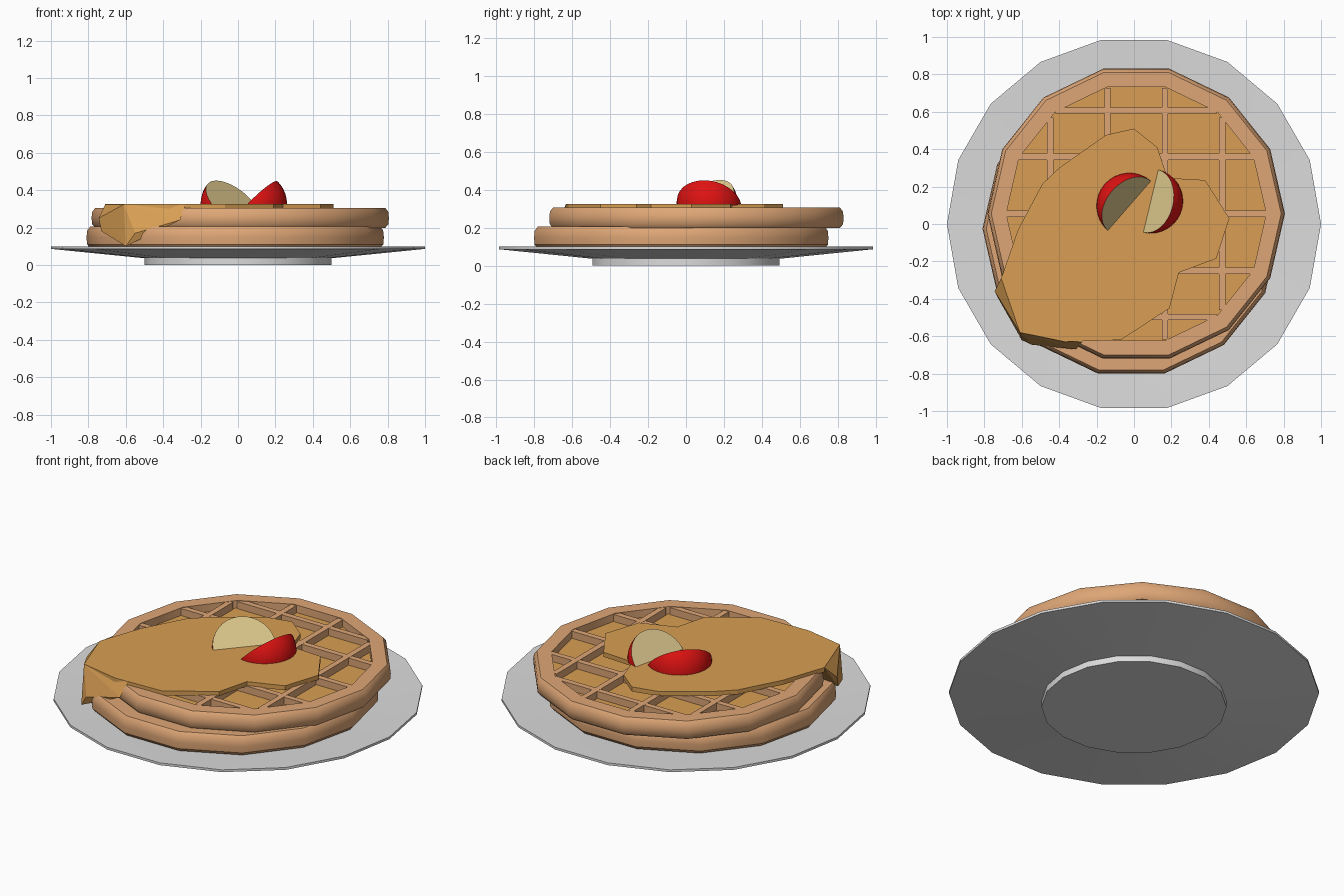
import bpy, bmesh, math
from mathutils import Vector

if "Cube" in bpy.data.objects:
    bpy.data.objects.remove(bpy.data.objects["Cube"])


def material(name, srgb):
    lin = [(c / 255 / 12.92) if c < 11 else ((c / 255 + 0.055) / 1.055) ** 2.4 for c in srgb]
    m = bpy.data.materials.new(name)
    m.diffuse_color = (*lin, 1)
    m.use_nodes = True
    m.node_tree.nodes["Principled BSDF"].inputs["Base Color"].default_value = m.diffuse_color
    return m


WAFFLE = material("waffle_tan", (222, 166, 118))
SYRUP = material("syrup_amber", (216, 158, 83))
PLATE = material("plate_grey", (220, 220, 220))
RED = material("fruit_skin_red", (222, 18, 18))
CREAM = material("fruit_flesh_cream", (222, 200, 140))


def finish(name, bm, mats, smooth=None):
    bmesh.ops.recalc_face_normals(bm, faces=bm.faces)
    me = bpy.data.meshes.new(name)
    bm.to_mesh(me)
    bm.free()
    for m in mats:
        me.materials.append(m)
    ob = bpy.data.objects.new(name, me)
    bpy.context.collection.objects.link(ob)
    if smooth:
        bpy.ops.object.select_all(action='DESELECT')
        ob.select_set(True)
        bpy.context.view_layer.objects.active = ob
        bpy.ops.object.shade_smooth_by_angle(angle=math.radians(smooth))
    return ob


def lathe(bm, profile, n, cx=0, cy=0):
    """Spin an (r, z) profile; returns the last cap face."""
    rings = []
    for r, z in profile:
        rings.append([bm.verts.new((cx + r * math.cos(2 * math.pi * i / n),
                                    cy + r * math.sin(2 * math.pi * i / n), z)) for i in range(n)])
    for a, b in zip(rings, rings[1:]):
        for i in range(n):
            j = (i + 1) % n
            bm.faces.new((a[i], a[j], b[j], b[i]))
    bm.faces.new(rings[0][::-1])
    return bm.faces.new(rings[-1])


def add_box(bm, lo, hi):
    v = bmesh.ops.create_cube(bm, size=1)["verts"]
    for p in v:
        p.co = [(a + b) / 2 + (b - a) * c for a, b, c in zip(lo, hi, p.co)]
    return v


# Plate with foot and shallow dish
bm = bmesh.new()
lathe(bm, [(0.5, 0), (0.5, 0.036), (1.0, 0.086), (1.0, 0.1), (0.985, 0.1), (0.55, 0.065)], 18)
finish("plate", bm, [PLATE], 30)


# Waffles: rounded rim, amber pocket floor, and crossing ridges
def waffle(name, cx, cy, z0, z1):
    R, inner, floor = 0.795, 0.695, z1 - 0.045
    bm = bmesh.new()
    cap = lathe(bm, [(R - 0.02, z0), (R - 0.003, z0 + 0.02), (R, (z0 + z1) / 2), (R - 0.004, z1 - 0.02),
                     (R - 0.02, z1), (inner, z1), (inner, floor)], 14, cx, cy)
    cap.material_index = 1
    finish(name, bm, [WAFFLE, SYRUP], 35)

    bm = bmesh.new()
    w = 0.017
    for o in (-0.46, -0.154, 0.154, 0.46):
        h = math.sqrt(0.69 ** 2 - o * o)
        add_box(bm, (cx + o - w, cy - h, floor - 0.01), (cx + o + w, cy + h, z1 - 0.002))
    for o in (-0.552, -0.305, 0, 0.305, 0.552):
        h = math.sqrt(0.70 ** 2 - o * o)
        add_box(bm, (cx - h, cy + o - w, floor - 0.01), (cx + h, cy + o + w, z1 - 0.003))
    finish(name + "_ridges", bm, [WAFFLE])


waffle("lower_waffle", -0.015, -0.025, 0.09, 0.205)
waffle("upper_waffle", 0.012, 0.055, 0.198, 0.305)

# Syrup puddle
outline = [(0, .51), (-.15, .476), (-.4, .3), (-.49, .214), (-.62, -.03), (-.71, -.29), (-.61, -.58),
           (-.37, -.63), (-.07, -.62), (.19, -.45), (.24, -.26), (.44, -.185), (.51, .03), (.38, .235),
           (.18, .246), (.125, .41)]
bm = bmesh.new()
face = bm.faces.new([bm.verts.new((x, y, 0.298)) for x, y in outline])
ext = bmesh.ops.extrude_face_region(bm, geom=[face])["geom"]
bmesh.ops.translate(bm, vec=(0, 0, 0.027), verts=[g for g in ext if isinstance(g, bmesh.types.BMVert)])
finish("syrup_puddle", bm, [SYRUP])

# Syrup drip running over the edge
bm = bmesh.new()
for p in [(-.71, -.29, .324), (-.61, -.58, .324), (-.28, -.632, .324), (-.745, -.36, .25), (-.73, -.39, .18),
          (-.6, -.62, .1), (-.55, -.645, .17), (-.31, -.67, .24), (-.5, -.3, .3), (-.5, -.45, .15)]:
    bm.verts.new(p)
res = bmesh.ops.convex_hull(bm, input=bm.verts)
bmesh.ops.delete(bm, geom=[v for v in bm.verts if not v.link_faces], context='VERTS')
finish("syrup_drip", bm, [SYRUP])


# Fruit wedges: slices of a sphere around a lying axis
def wedge(name, a, b, side, lo=-6, hi=46, n=16, k=6):
    a, b = Vector((*a, 0.325)), Vector((*b, 0.325))
    mid, axis = (a + b) / 2, (b - a) / 2
    r = axis.length
    out = Vector((axis.y, -axis.x, 0)).normalized() * side
    bm = bmesh.new()
    p0, p1 = bm.verts.new(a), bm.verts.new(b)
    arcs = []
    for j in range(k + 1):
        t = math.radians(lo + (hi - lo) * j / k)
        d = out * math.cos(t) + Vector((0, 0, math.sin(t)))
        arcs.append([p0] + [bm.verts.new(mid - axis * math.cos(math.pi * i / n) + d * r * math.sin(math.pi * i / n))
                            for i in range(1, n)] + [p1])
    for s, e in zip(arcs, arcs[1:]):
        for i in range(n):
            quad = list(dict.fromkeys((s[i], s[i + 1], e[i + 1], e[i])))
            bm.faces.new(quad)
    for arc in (arcs[0], arcs[-1]):
        bm.faces.new(arc).material_index = 1
    finish(name, bm, [RED, CREAM], 30)


wedge("fruit_wedge_left", (-.14, -.035), (.09, .23), -1)
wedge("fruit_wedge_right", (.05, -.045), (.13, .29), 1)
